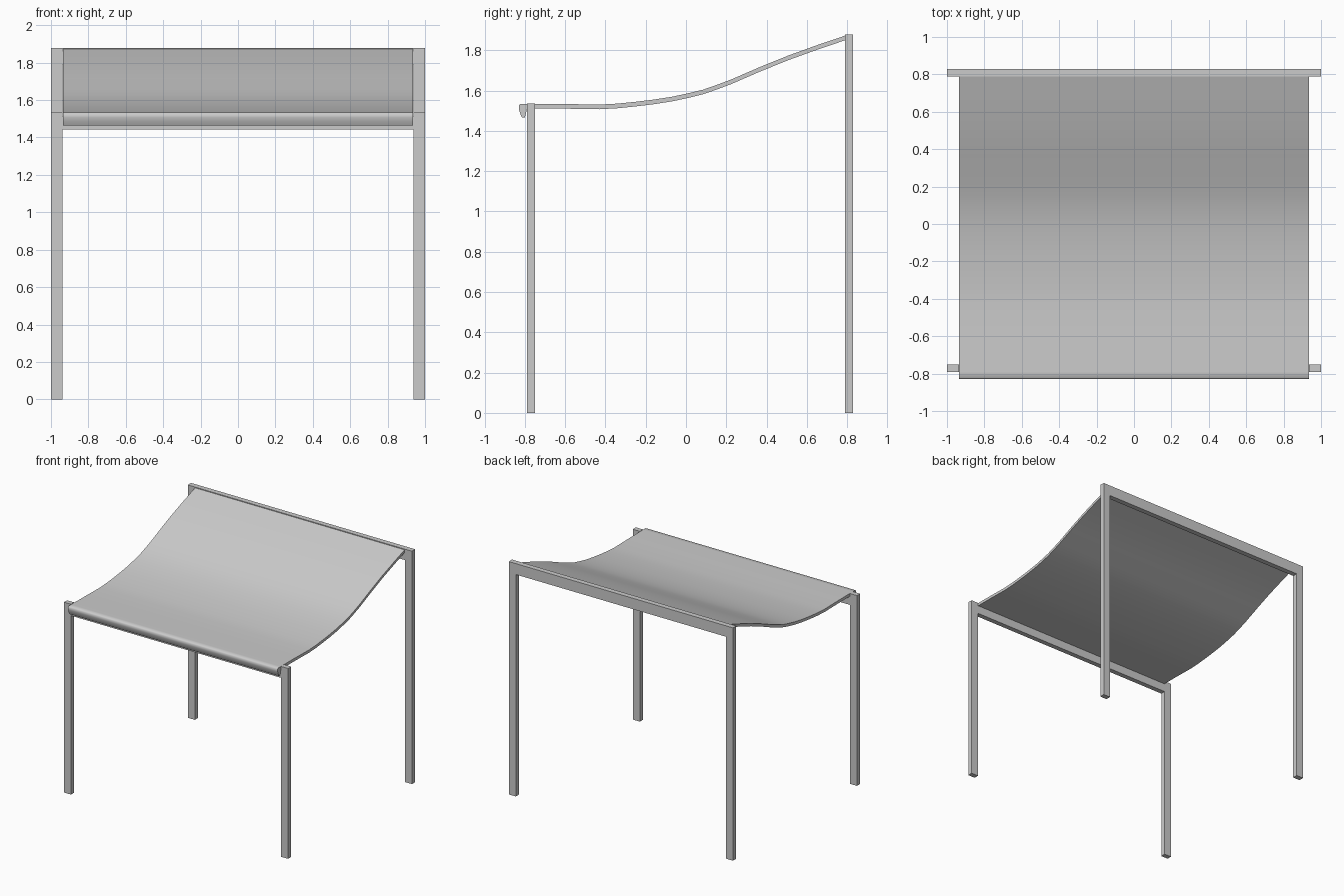
import bpy, bmesh

if "Cube" in bpy.data.objects:
    bpy.data.objects.remove(bpy.data.objects["Cube"])

def box(name, x0, x1, y0, y1, z0, z1):
    bm = bmesh.new()
    bmesh.ops.create_cube(bm, size=1)
    for v in bm.verts:
        v.co = ((x0 + x1) / 2 + v.co.x * (x1 - x0),
                (y0 + y1) / 2 + v.co.y * (y1 - y0),
                (z0 + z1) / 2 + v.co.z * (z1 - z0))
    me = bpy.data.meshes.new(name)
    bm.to_mesh(me)
    bm.free()
    ob = bpy.data.objects.new(name, me)
    bpy.context.collection.objects.link(ob)
    return ob

# Legs, left and right
for side, s in (("left", -1), ("right", 1)):
    x0, x1 = sorted((s * 0.937, s))
    box(side + "_front_leg", x0, x1, -0.79, -0.75, 0, 1.535)
    box(side + "_back_leg", x0, x1, 0.788, 0.83, 0, 1.878)

# Cross rails joining each pair of legs
box("front_rail", -0.937, 0.937, -0.79, -0.75, 1.443, 1.512)
box("back_rail", -0.937, 0.937, 0.788, 0.83, 1.79, 1.878)

# Sling seat: side profile (y, z) with a rolled front lip
top = [(-0.79, 1.534), (-0.6, 1.533), (-0.43, 1.53), (-0.34, 1.535), (-0.25, 1.544),
       (-0.16, 1.555), (-0.07, 1.569), (0.005, 1.585), (0.084, 1.604), (0.15, 1.627),
       (0.22, 1.653), (0.37, 1.718), (0.506, 1.773), (0.65, 1.825), (0.80, 1.876)]
lip = [(-0.79, 1.505), (-0.80, 1.465), (-0.813, 1.465), (-0.822, 1.483),
       (-0.83, 1.507), (-0.83, 1.525), (-0.822, 1.534)]
bottom = [(y, z - 0.023) for y, z in reversed(top)]
bm = bmesh.new()
face = bm.faces.new([bm.verts.new((-0.935, y, z)) for y, z in top + bottom + lip])
ext = bmesh.ops.extrude_face_region(bm, geom=[face], use_keep_orig=True)
moved = [g for g in ext["geom"] if isinstance(g, bmesh.types.BMVert)]
bmesh.ops.translate(bm, verts=moved, vec=(1.87, 0, 0))
bmesh.ops.recalc_face_normals(bm, faces=bm.faces)
me = bpy.data.meshes.new("sling_seat")
bm.to_mesh(me)
bm.free()
seat = bpy.data.objects.new("sling_seat", me)
bpy.context.collection.objects.link(seat)
bpy.context.view_layer.objects.active = seat
seat.select_set(True)
bpy.ops.object.shade_smooth_by_angle(angle=0.9)
